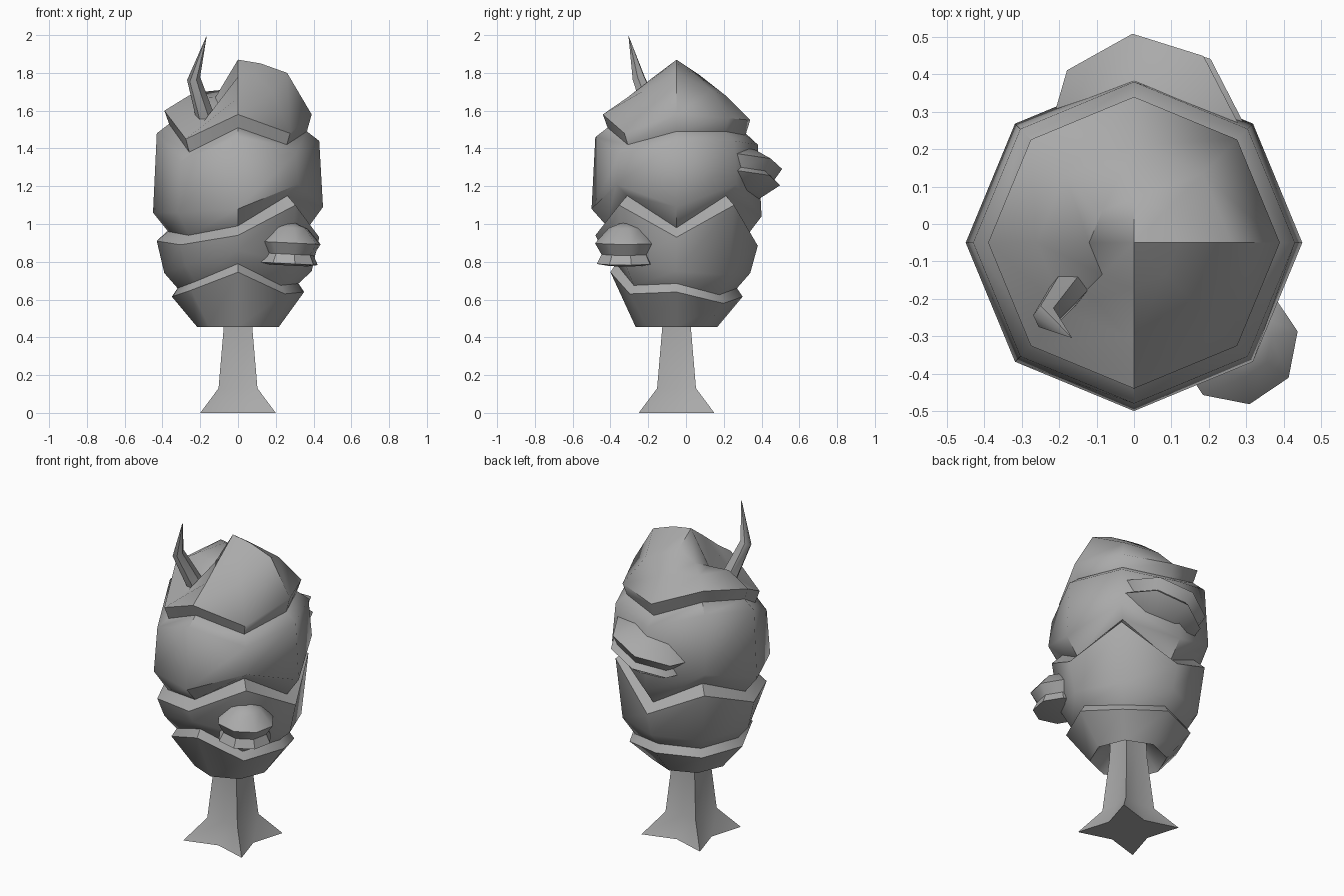
import bpy, bmesh
from math import sin, cos, pi, radians
from mathutils import Vector, Matrix

cube = bpy.data.objects.get("Cube")
if cube:
    bpy.data.objects.remove(cube, do_unlink=True)

grey = bpy.data.materials.new("plain grey")
grey.use_nodes = True
tone = (0.4, 0.4, 0.4, 1)
grey.diffuse_color = tone
grey.node_tree.nodes["Principled BSDF"].inputs["Base Color"].default_value = tone

AXIS = Vector((0, -0.05, 0))


def ring(radius, heights, sides=8):
    """Ring of points, counter-clockwise from the front."""
    if not isinstance(heights, (list, tuple)):
        heights = [heights] * sides
    turn = [2 * pi * k / sides - pi / 2 for k in range(sides)]
    return [Vector((radius * cos(a), radius * sin(a), z)) for a, z in zip(turn, heights)]


def loft(name, rings, place, tip=None, angle=50):
    """Skin a stack of rings, closing the bottom and the top (or a tip)."""
    bm = bmesh.new()
    loops = [[bm.verts.new(place @ p) for p in r] for r in rings]
    count = len(loops[0])
    for low, high in zip(loops, loops[1:]):
        for i in range(count):
            j = (i + 1) % count
            bm.faces.new((low[i], low[j], high[j], high[i]))
    bm.faces.new(loops[0][::-1])
    if tip:
        top = bm.verts.new(place @ Vector(tip))
        for i in range(count):
            bm.faces.new((loops[-1][i], loops[-1][(i + 1) % count], top))
    else:
        bm.faces.new(loops[-1])
    mesh = bpy.data.meshes.new(name)
    bm.to_mesh(mesh)
    bm.free()
    mesh.materials.append(grey)
    obj = bpy.data.objects.new(name, mesh)
    bpy.context.collection.objects.link(obj)
    bpy.ops.object.select_all(action="DESELECT")
    obj.select_set(True)
    bpy.context.view_layer.objects.active = obj
    bpy.ops.object.shade_smooth_by_angle(angle=radians(angle))
    return obj


def raised(heights, step=0.05):
    return [z + step for z in heights]


# Canopy: wavy tiers, heights run front, front +x, +x, back +x, back, back -x, -x, front -x
tier_one_top = [0.745, 0.63, 0.64, 0.58, 0.615, 0.61, 0.615, 0.65]
tier_two_low = [0.86, 0.8, 0.75, 0.73, 0.74, 0.73, 0.74, 0.78]
tier_two_top = [0.94, 1.1, 0.93, 1.1, 0.885, 1.03, 0.91, 0.89]
tier_three_low = [1.08, 1.21, 1.09, 1.21, 1.04, 1.17, 1.06, 1.06]
tier_three_top = [1.46, 1.37, 1.44, 1.44, 1.42, 1.53, 1.48, 1.33]
crown_low = [1.58, 1.48, 1.58, 1.56, 1.55, 1.66, 1.6, 1.45]
crown_mid = [1.67, 1.7, 1.8, 1.71, 1.68, 1.7, 1.68, 1.54]
crown_high = [1.78, 1.8, 1.85, 1.8, 1.79, 1.71, 1.67, 1.6]
canopy = [
    ring(0.12, 0.56), ring(0.217, 0.456),
    ring(0.35, tier_one_top), ring(0.32, raised(tier_one_top, 0.045)),
    ring(0.39, tier_two_low), ring(0.43, tier_two_top),
    ring(0.37, raised(tier_two_top)),
    ring(0.45, tier_three_low), ring(0.43, tier_three_top),
    ring(0.365, raised(tier_three_top)),
    ring(0.39, crown_low), ring(0.26, crown_mid), ring(0.12, crown_high),
]
loft("canopy", canopy, Matrix.Translation(AXIS), tip=(0, 0, 1.87))

# Trunk: square post flaring into four pointed roots
trunk = []
for corner, middle, z in ((0.2, 0.14, 0), (0.103, 0.09, 0.13), (0.075, 0.07, 0.46), (0.07, 0.065, 0.62)):
    points = ring(1, z)
    for i, p in enumerate(points):
        reach = corner * 2 ** 0.5 if i % 2 else middle
        p.x *= reach
        p.y *= reach
    trunk.append(points)
loft("trunk", trunk, Matrix.Translation(AXIS))


# Side clumps: small two-tier leaf caps
def clump(name, centre, stack, tilt, spin):
    place = Matrix.Translation(centre) @ Matrix.Rotation(tilt, 4, "Y") @ Matrix.Rotation(spin, 4, "Z")
    loft(name, [ring(r, z) for r, z in stack[:-1]], place, tip=(0, 0, stack[-1][1]), angle=40)


clump("front_clump", (0.275, -0.32, 0.88),
      [(0.1, -0.1), (0.155, -0.09), (0.13, -0.04), (0.165, 0.02), (0.09, 0.1), (0, 0.135)], 0.05, 0.2)
clump("back_clump", (0.03, 0.24, 1.27),
      [(0.16, -0.13), (0.26, -0.06), (0.23, -0.03), (0.27, 0.03), (0.16, 0.1), (0, 0.12)], -0.28, 0.1)

# Branch: bent, tapering spike on the crown
bend = Vector((-0.235, -0.25, 1.77))
foot = Vector((-0.165, -0.16, 1.54))
lean = (bend - foot).to_track_quat("Z", "Y").to_matrix().to_4x4()


def branch_ring(centre, radius):
    return [centre + lean @ p for p in ring(radius, 0, 6)]


loft("branch", [branch_ring(foot, 0.052), branch_ring(bend, 0.036)],
     Matrix.Identity(4), tip=(-0.165, -0.305, 2))
